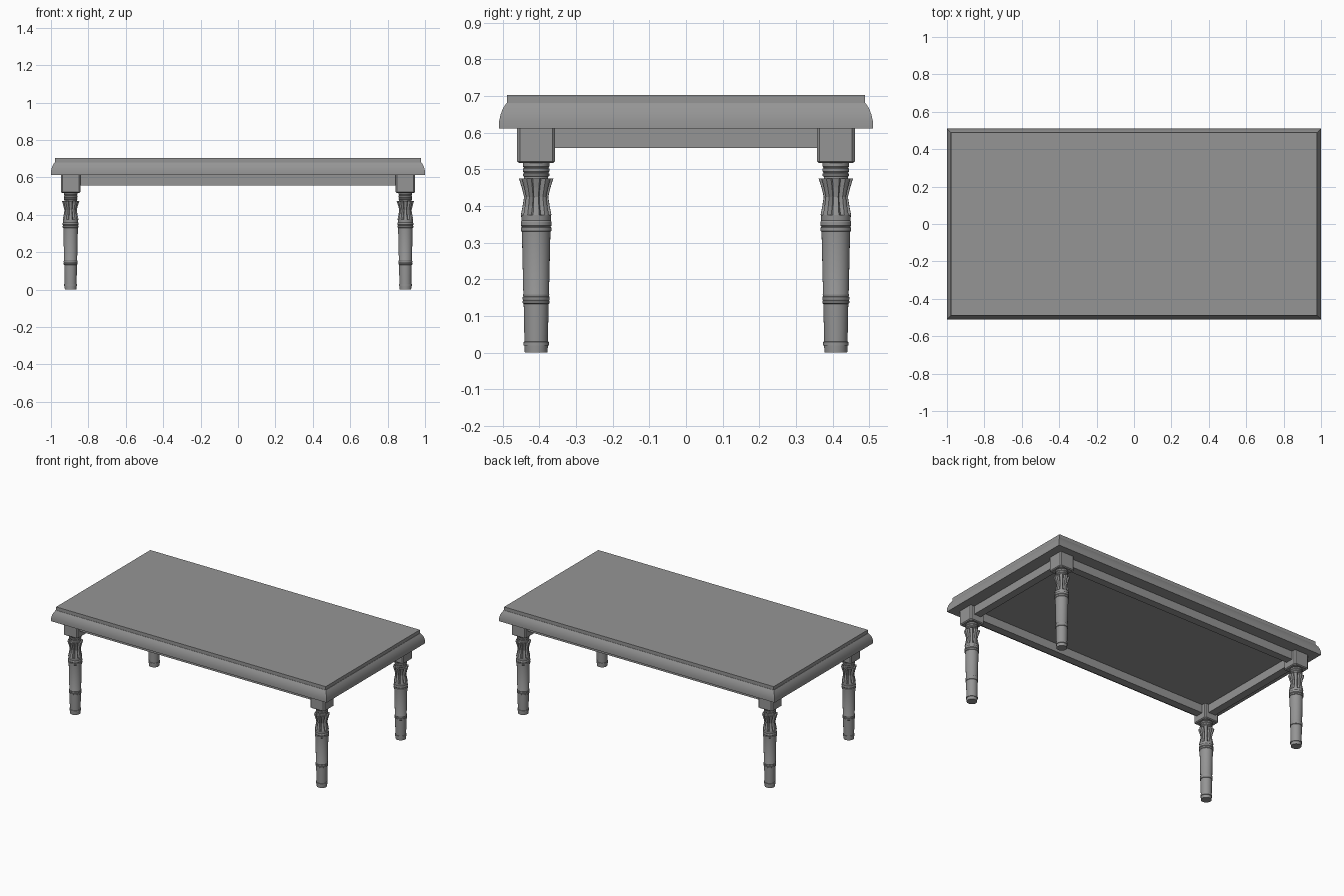
import bpy, bmesh, math

cube = bpy.data.objects.get("Cube")
if cube:
    bpy.data.objects.remove(cube, do_unlink=True)

grey = bpy.data.materials.new("plain grey")
grey.use_nodes = True
colour = (0.3, 0.3, 0.3, 1)
grey.diffuse_color = colour
grey.node_tree.nodes["Principled BSDF"].inputs["Base Color"].default_value = colour

LEG_X, LEG_Y = 0.895, 0.409


def loft(name, rings, location=(0, 0, 0), smooth=None):
    """Skin a stack of closed rings and cap both ends."""
    bm = bmesh.new()
    rows = [[bm.verts.new(p) for p in ring] for ring in rings]
    n = len(rows[0])
    for low, high in zip(rows, rows[1:]):
        for i in range(n):
            j = (i + 1) % n
            bm.faces.new((low[i], low[j], high[j], high[i]))
    bm.faces.new(rows[0][::-1])
    bm.faces.new(rows[-1])
    mesh = bpy.data.meshes.new(name)
    bm.to_mesh(mesh)
    bm.free()
    mesh.materials.append(grey)
    obj = bpy.data.objects.new(name, mesh)
    obj.location = location
    bpy.context.collection.objects.link(obj)
    if smooth:
        bpy.ops.object.select_all(action='DESELECT')
        obj.select_set(True)
        bpy.context.view_layer.objects.active = obj
        bpy.ops.object.shade_smooth_by_angle(angle=math.radians(smooth))
    return obj


def rect(hx, hy, z, cut=0.0):
    """Rectangle ring, with clipped corners if cut is given."""
    if not cut:
        return [(-hx, -hy, z), (hx, -hy, z), (hx, hy, z), (-hx, hy, z)]
    a, b = hx - cut, hy - cut
    return [(-a, -hy, z), (a, -hy, z), (hx, -b, z), (hx, b, z),
            (a, hy, z), (-a, hy, z), (-hx, b, z), (-hx, -b, z)]


def circle(r, z, valley=None, n=32):
    """Round ring; with a valley radius every fourth point sinks into a flute."""
    radii = [valley if valley and i % 4 == 2 else r for i in range(n)]
    return [(q * math.cos(math.tau * i / n), q * math.sin(math.tau * i / n), z)
            for i, q in enumerate(radii)]


# Moulded table top: rounded edge, then a raised slab
edge = [(0, 0.612), (0, 0.632), (0.004, 0.65), (0.01, 0.666), (0.02, 0.681),
        (0.022, 0.681), (0.022, 0.703)]
loft("table_top", [rect(1 - d, 0.51 - d, z) for d, z in edge], smooth=25)

# Apron rails between the leg blocks
for side, s in (("left", 1), ("right", -1)):
    loft(side + "_apron", [rect(0.025, LEG_Y, z) for z in (0.558, 0.613)],
         (s * LEG_X, 0, 0))
for side, s in (("front", -1), ("back", 1)):
    loft(side + "_apron", [rect(LEG_X, 0.025, z) for z in (0.558, 0.613)],
         (0, s * LEG_Y, 0))

# Turned leg profile: radius, height
shaft = [(0.031, 0), (0.032, 0.019), (0.035, 0.02), (0.035, 0.029),
         (0.032, 0.03), (0.034, 0.133), (0.037, 0.135), (0.037, 0.141),
         (0.035, 0.142), (0.037, 0.146), (0.037, 0.152), (0.035, 0.153),
         (0.036, 0.158), (0.035, 0.16), (0.039, 0.33), (0.042, 0.332),
         (0.042, 0.341), (0.039, 0.343), (0.042, 0.347), (0.042, 0.357),
         (0.04, 0.36), (0.041, 0.375)]
# Fluted flare: ridge radius, valley radius, height
flare = [(0.042, 0.034, 0.375), (0.037, 0.026, 0.4), (0.033, 0.022, 0.425),
         (0.039, 0.027, 0.45), (0.047, 0.035, 0.475)]
neck = [(0.033, 0.47), (0.033, 0.48), (0.036, 0.482), (0.036, 0.488),
        (0.033, 0.49), (0.036, 0.494), (0.036, 0.502), (0.033, 0.504),
        (0.036, 0.508), (0.036, 0.52)]
block = [(0.046, 0.517), (0.052, 0.522), (0.052, 0.613)]

for end, sy in (("front", -1), ("back", 1)):
    for side, sx in (("left", 1), ("right", -1)):
        at = (sx * LEG_X, sy * LEG_Y, 0)
        name = end + "_" + side + "_leg"
        loft(name + "_shaft", [circle(r, z) for r, z in shaft], at, 30)
        loft(name + "_flare", [circle(r, z, v) for r, v, z in flare], at)
        loft(name + "_neck", [circle(r, z) for r, z in neck], at, 30)
        loft(name + "_block", [rect(h, h, z, 0.008) for h, z in block], at)
